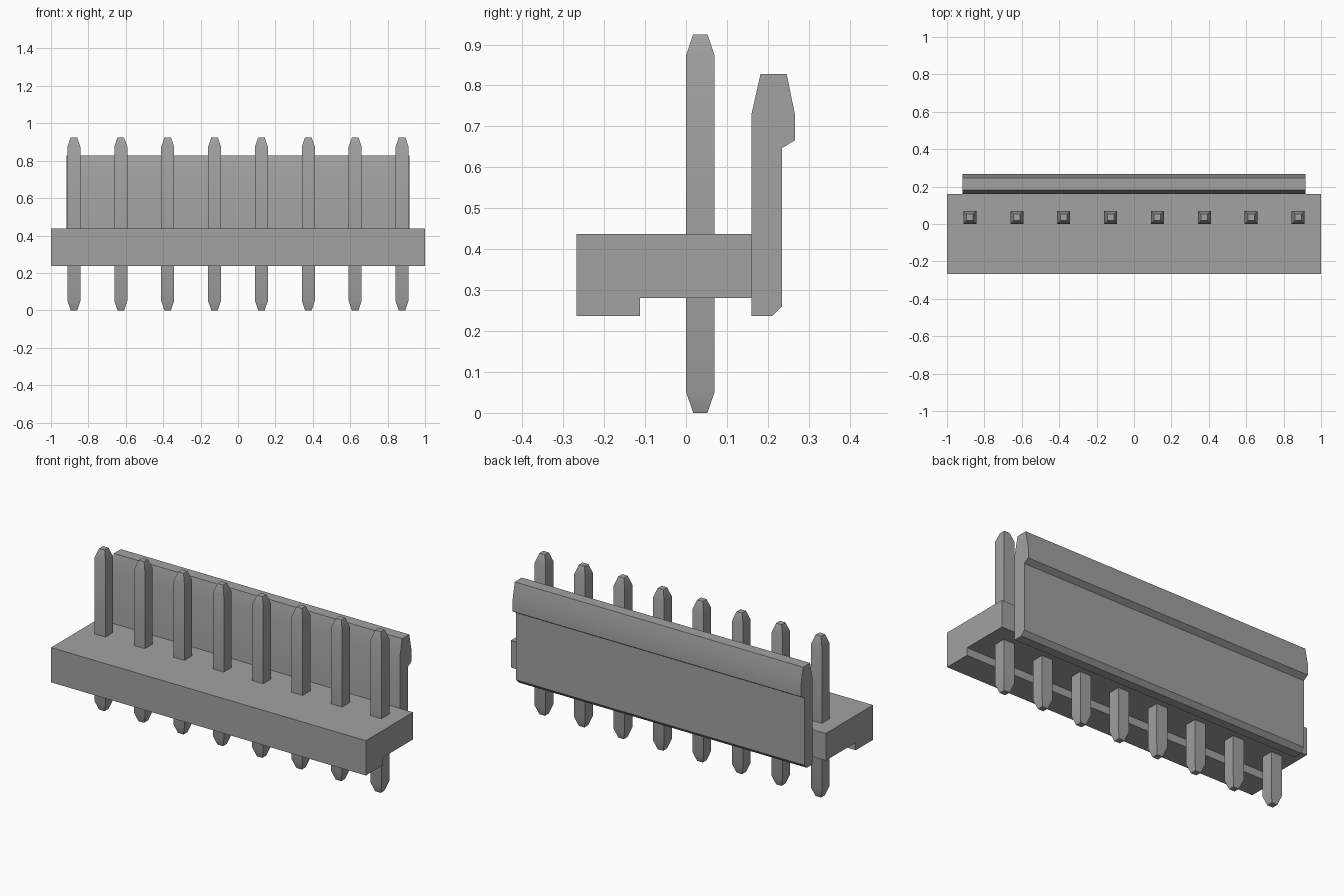
import bpy
import bmesh
import math

if "Cube" in bpy.data.objects:
    bpy.data.objects.remove(bpy.data.objects["Cube"], do_unlink=True)

grey = bpy.data.materials.new("plain_grey")
grey.use_nodes = True
colour = (0.36, 0.36, 0.36, 1)
grey.diffuse_color = colour
grey.node_tree.nodes["Principled BSDF"].inputs["Base Color"].default_value = colour


def finish(name, bm):
    """Turn a bmesh into a grey object with sharp edges kept."""
    bmesh.ops.recalc_face_normals(bm, faces=bm.faces)
    mesh = bpy.data.meshes.new(name)
    bm.to_mesh(mesh)
    bm.free()
    mesh.materials.append(grey)
    obj = bpy.data.objects.new(name, mesh)
    bpy.context.collection.objects.link(obj)
    bpy.ops.object.select_all(action="DESELECT")
    obj.select_set(True)
    bpy.context.view_layer.objects.active = obj
    bpy.ops.object.shade_smooth_by_angle(angle=math.radians(30))
    return obj


def extrude_profile(name, points, half_length):
    """Extrude a (y, z) side profile along x."""
    bm = bmesh.new()
    face = bm.faces.new([bm.verts.new((-half_length, y, z)) for y, z in points])
    moved = bmesh.ops.extrude_face_region(bm, geom=[face])["geom"]
    verts = [g for g in moved if isinstance(g, bmesh.types.BMVert)]
    bmesh.ops.translate(bm, verts=verts, vec=(2 * half_length, 0, 0))
    return finish(name, bm)


def make_pin(name, x, y):
    """Square pin with tapered ends, lofted from square rings."""
    bm = bmesh.new()
    rings = []
    for z, h in ((0, 0.0175), (0.052, 0.035), (0.873, 0.035), (0.925, 0.0175)):
        rings.append([bm.verts.new((x + sx * h, y + sy * h, z))
                      for sx, sy in ((-1, -1), (1, -1), (1, 1), (-1, 1))])
    for low, high in zip(rings, rings[1:]):
        for i in range(4):
            j = (i + 1) % 4
            bm.faces.new((low[i], low[j], high[j], high[i]))
    bm.faces.new(rings[0])
    bm.faces.new(rings[-1])
    return finish(name, bm)


# Base bar with a stepped underside
extrude_profile("base_bar", [
    (-0.268, 0.237), (-0.112, 0.237), (-0.112, 0.281),
    (0.16, 0.281), (0.16, 0.437), (-0.268, 0.437)], 1.0)

# Upright locking wall with a hooked lip
extrude_profile("locking_wall", [
    (0.16, 0.237), (0.211, 0.237), (0.235, 0.261), (0.235, 0.647),
    (0.266, 0.666), (0.266, 0.73), (0.246, 0.828), (0.182, 0.828),
    (0.16, 0.73)], 0.916)

# Row of eight pins
for n in range(8):
    make_pin(f"pin_{n + 1}", (n - 3.5) * 0.2506, 0.035)
